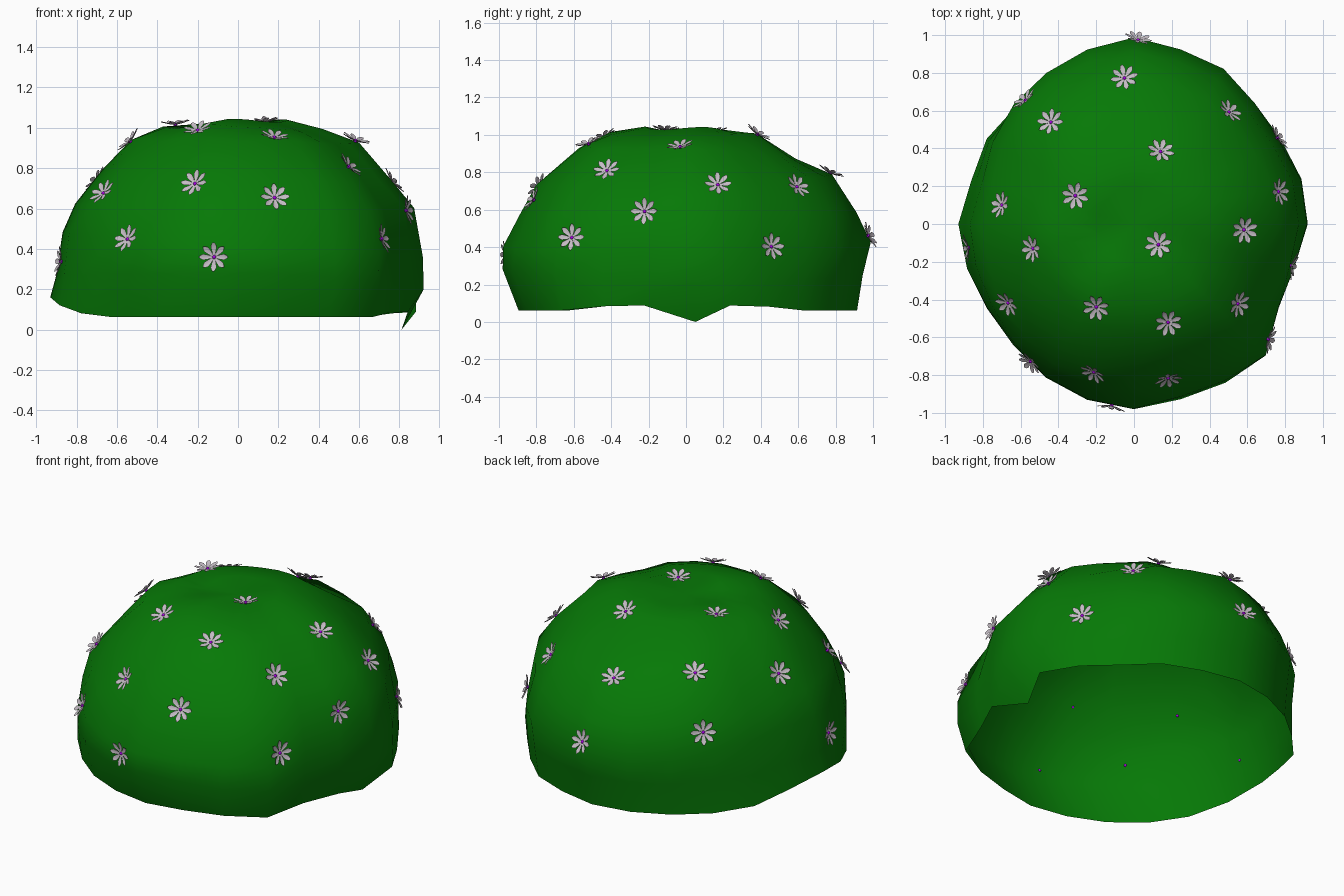
import bpy, bmesh, math
from mathutils import Vector
from mathutils.bvhtree import BVHTree

if "Cube" in bpy.data.objects:
    bpy.data.objects.remove(bpy.data.objects["Cube"])


def material(name, color):
    m = bpy.data.materials.new(name)
    m.diffuse_color = (*color, 1)
    m.use_nodes = True
    m.node_tree.nodes["Principled BSDF"].inputs["Base Color"].default_value = m.diffuse_color
    return m


green = material("leaf_green", (0.002, 0.19, 0.002))
pale = material("petal_pale", (0.55, 0.5, 0.55))
purple = material("centre_purple", (0.4, 0.0, 0.8))

# Bush: (radius, height) profiles facing +x, +y, -x, -y, rim to crown
PROFILES = [
    [(.92, .09), (.925, .2), (.92, .36), (.87, .6), (.76, .73), (.60, .92), (.42, .99), (.25, 1.035)],
    [(.91, .055), (.94, .25), (.97, .42), (.9, .58), (.77, .78), (.58, .87), (.38, 1.0), (.2, 1.025)],
    [(.93, .16), (.9, .27), (.86, .48), (.8, .62), (.66, .78), (.52, .93), (.37, 1.005), (.2, 1.01)],
    [(.9, .065), (.985, .28), (.97, .4), (.89, .57), (.8, .73), (.57, .92), (.42, .985), (.22, 1.035)],
]
# Plan outline radius every 15 degrees
OUTLINE = [.92, .92, .905, .91, .95, .955, .975, .96, .935, .91, .915, .895,
           .93, .92, .917, .92, .945, .965, .98, .96, .97, .985, .885, .88]
# Flower positions, all lying on the bush surface
SPOTS = [(.02, .97, .46), (-.05, .77, .79), (-.58, .66, .56), (-.45, .55, .87), (.5, .59, .72),
         (.75, .45, .4), (.76, .17, .73), (.58, -.03, .93), (.83, -.22, .59), (.54, -.42, .8),
         (.71, -.61, .45), (.18, -.52, .95), (.18, -.81, .65), (-.2, -.44, .99), (-.21, -.78, .72),
         (-.67, -.42, .68), (-.55, -.73, .45), (-.12, -.97, .36), (.13, -.11, 1.02), (-.53, -.13, .93),
         (-.70, .10, .74), (-.31, .15, 1.01), (.14, .38, 1.0), (-.9, -.13, .34)]
SPOTS = [Vector(s) for s in SPOTS]
N = len(OUTLINE)

bm = bmesh.new()
rings = []
for k in range(8):
    ring = []
    for i, out in enumerate(OUTLINE):
        a = math.tau * i / N
        q, r = divmod(i, 6)
        t = math.sin(math.pi / 2 * r / 6) ** 2
        p, n = PROFILES[q], PROFILES[(q + 1) % 4]
        widest = [max(c[0] for c in prof) for prof in (p, n)]
        frac = p[k][0] / widest[0] * (1 - t) + n[k][0] / widest[1] * t
        z = p[k][1] * (1 - t) + n[k][1] * t
        if k == 0 and 2 < i < 22:               # rim lifts only near -x
            z = 0.062 + 0.098 * max(0, 1 - abs(i - 12) / 2.5)
        if k >= 6:                              # shallow folds on the crown
            z += 0.008 * math.cos(3 * a - 1.3)
        ring.append(bm.verts.new((out * frac * math.cos(a), out * frac * math.sin(a), z)))
    rings.append(ring)
rings[0][0].co = (0.81, 0.05, 0)                # drooping leaf tip on the rim
for lo, hi in zip(rings, rings[1:]):
    for i in range(N):
        j = (i + 1) % N
        bm.faces.new((lo[i], lo[j], hi[j], hi[i]))
crown = bm.verts.new((0, 0, 1.0))
for i in range(N):
    bm.faces.new((rings[-1][i], rings[-1][(i + 1) % N], crown))
for f in bm.faces:
    f.smooth = True

# Gentle lumps: pull the surface towards the flower positions
tree = BVHTree.FromBMesh(bm)
pulls = [(s, s - tree.find_nearest(s)[0]) for s in SPOTS]
for ring in rings[2:]:
    for v in ring:
        v.co += sum((d * math.exp(-((v.co - s).length / 0.17) ** 2) for s, d in pulls), Vector())
bm.normal_update()
tree = BVHTree.FromBMesh(bm)
mesh = bpy.data.meshes.new("bush")
bm.to_mesh(mesh)
bm.free()
mesh.materials.append(green)
bpy.context.collection.objects.link(bpy.data.objects.new("bush", mesh))

# Flower: eight cupped petals round a small centre
bm = bmesh.new()
PETAL = [(.008, .004, .0), (.03, .011, .003), (.052, .015, .009), (.066, .009, .013), (.073, .002, .015)]
for i in range(8):
    a = math.tau * i / 8
    u, v = Vector((math.cos(a), math.sin(a), 0)), Vector((-math.sin(a), math.cos(a), 0))
    rows = [[bm.verts.new(u * r + v * w * s + Vector((0, 0, h + 0.004 * abs(s))))
             for s in (-1, 0, 1)] for r, w, h in PETAL]
    for lo, hi in zip(rows, rows[1:]):
        for s in (0, 1):
            bm.faces.new((lo[s], hi[s], hi[s + 1], lo[s + 1]))
petal_count = len(bm.faces)
bmesh.ops.create_uvsphere(bm, u_segments=10, v_segments=6, radius=0.01)
bm.faces.ensure_lookup_table()
for i, f in enumerate(bm.faces):
    f.smooth = True
    f.material_index = int(i >= petal_count)
flower_mesh = bpy.data.meshes.new("flower")
bm.to_mesh(flower_mesh)
bm.free()
flower_mesh.materials.append(pale)
flower_mesh.materials.append(purple)

# Flowers scattered over the bush, snapped to its surface
for i, spot in enumerate(SPOTS):
    point, normal, _, _ = tree.find_nearest(spot)
    if normal.dot(point - Vector((0, 0, .3))) < 0:
        normal = -normal
    ob = bpy.data.objects.new(f"flower_{i + 1:02d}", flower_mesh)
    ob.location = point + normal * 0.006
    ob.rotation_euler = normal.to_track_quat('Z', 'Y').to_euler()
    bpy.context.collection.objects.link(ob)
